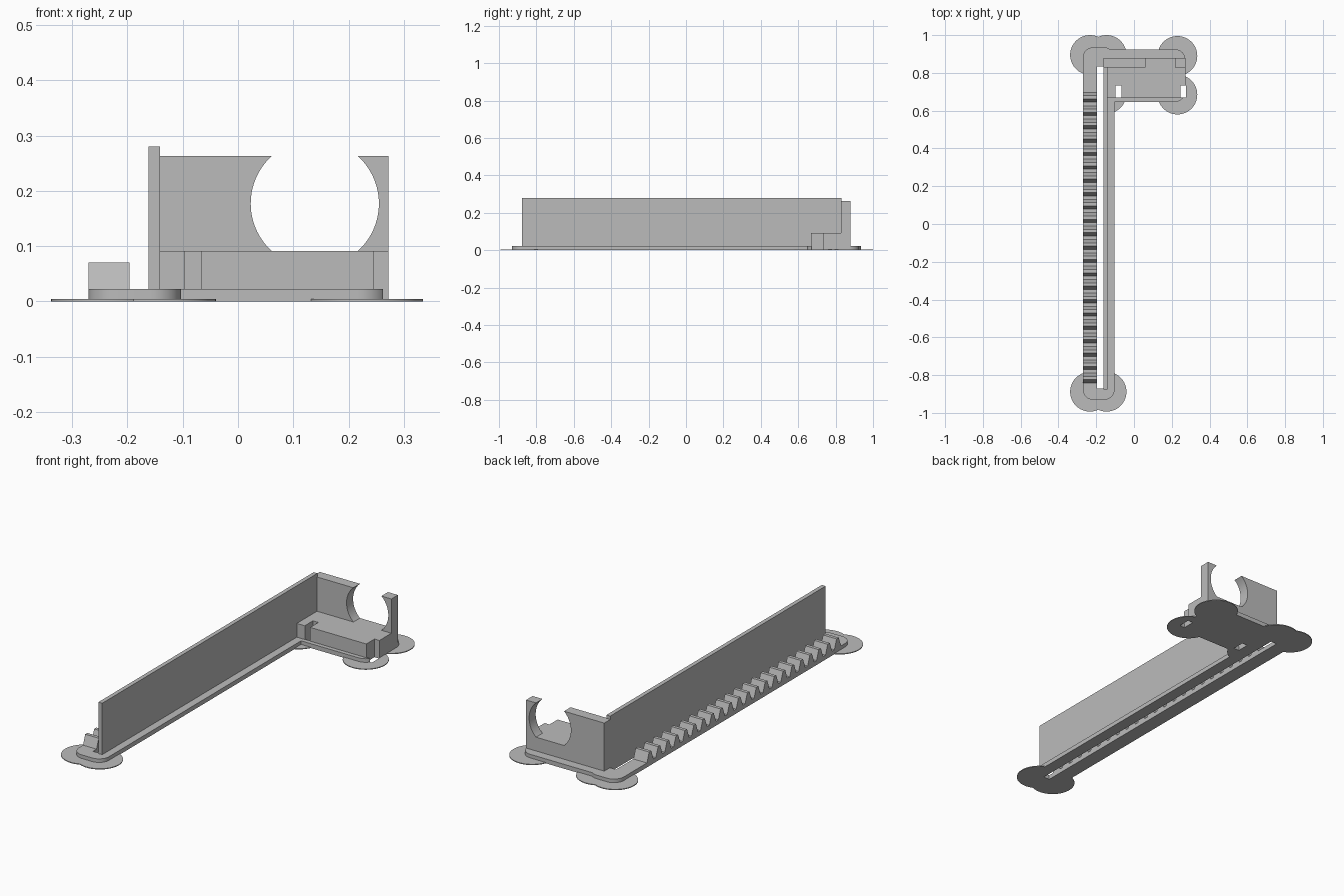
import bpy, bmesh, math

old = bpy.data.objects.get("Cube")
if old:
    bpy.data.objects.remove(old, do_unlink=True)

grey = bpy.data.materials.new("plain grey")
grey.use_nodes = True
GREY = (0.5, 0.5, 0.5, 1)
grey.diffuse_color = GREY
grey.node_tree.nodes["Principled BSDF"].inputs["Base Color"].default_value = GREY


def prism(name, points, low, high, axis="z"):
    """Extrude a profile along z (points are x, y), y (x, z) or x (y, z)."""
    place = {"z": lambda a, b, c: (a, b, c),
             "y": lambda a, b, c: (a, c, b),
             "x": lambda a, b, c: (c, a, b)}[axis]
    bm = bmesh.new()
    face = bm.faces.new([bm.verts.new(place(a, b, low)) for a, b in points])
    grown = bmesh.ops.extrude_face_region(bm, geom=[face])["geom"]
    offset = place(0, 0, high - low)
    bmesh.ops.translate(bm, vec=offset, verts=[v for v in grown if isinstance(v, bmesh.types.BMVert)])
    bmesh.ops.recalc_face_normals(bm, faces=bm.faces)
    mesh = bpy.data.meshes.new(name)
    bm.to_mesh(mesh)
    bm.free()
    mesh.materials.append(grey)
    obj = bpy.data.objects.new(name, mesh)
    bpy.context.collection.objects.link(obj)
    return obj


def box(name, x0, x1, y0, y1, z0, z1):
    return prism(name, [(x0, y0), (x1, y0), (x1, y1), (x0, y1)], z0, z1)


def circle(cx, cy, r, n=64):
    return [(cx + r * math.cos(math.tau * i / n), cy + r * math.sin(math.tau * i / n)) for i in range(n)]


def rounded(x0, x1, y0, y1, r, n=10):
    """Rectangle outline with rounded corners."""
    points = []
    corners = [(x1 - r, y1 - r), (x0 + r, y1 - r), (x0 + r, y0 + r), (x1 - r, y0 + r)]
    for k, (cx, cy) in enumerate(corners):
        for i in range(n + 1):
            a = (k + i / n) * math.pi / 2
            points.append((cx + r * math.cos(a), cy + r * math.sin(a)))
    return points


def boolean(obj, other, operation):
    mod = obj.modifiers.new(operation.lower(), "BOOLEAN")
    mod.operation, mod.solver, mod.object = operation, "EXACT", other
    bpy.context.view_layer.objects.active = obj
    bpy.ops.object.modifier_apply(modifier=mod.name)


BASE_TOP, SEAT_TOP, RIM_TOP = 0.022, 0.091, 0.263
BAR_L, SLOT_L, WALL_L, WALL_R, ARM_R = -0.271, -0.196, -0.162, -0.141, 0.272

# Base: long bar joined to the short arm
base = prism("base_plate", rounded(BAR_L, -0.103, -0.931, 0.935, 0.055), 0, BASE_TOP)
arm = prism("base_arm", rounded(BAR_L + 0.06, ARM_R, 0.647, 0.925, 0.055), 0, BASE_TOP)
boolean(base, arm, "UNION")
bpy.data.objects.remove(arm, do_unlink=True)

# Thin round feet under the corners
feet = [prism("foot_disc", circle(x, y, 0.105), 0, 0.004)
        for x, y in [(-0.233, 0.895), (-0.145, 0.895), (0.23, 0.89), (0.23, 0.685),
                     (-0.145, 0.69), (-0.233, -0.888), (-0.145, -0.888)]]

# Tall wall beside the slot
wall = box("side_wall", WALL_L, WALL_R, -0.876, 0.832, 0.01, 0.28)

# Seat block and upright end plate
seat = box("seat_block", WALL_R - 0.005, ARM_R, 0.668, 0.85, 0.01, SEAT_TOP)
end_plate = box("end_plate", WALL_L, ARM_R, 0.828, 0.88, 0.01, RIM_TOP)

# Round opening in the end plate, flat at seat level
opening = prism("opening_cutter", circle(0.139, 0.177, 0.116, 96), 0.7, 1.0, "y")
floor_cut = box("floor_cutter", -1, 1, 0.6, 1.1, -0.1, SEAT_TOP)
boolean(opening, floor_cut, "DIFFERENCE")
boolean(end_plate, opening, "DIFFERENCE")

# Through cuts: long slot and two notches
slot = box("slot_cutter", SLOT_L, WALL_L, -0.87, 0.835, -0.1, 0.3)
notches = [box("notch_cutter", x0, x1, 0.66 + inset, 0.733, -0.1, 0.2)
           for x0, x1, inset in [(-0.097, -0.067, 0), (0.245, 0.274, 0)]]
base_notches = [box("base_notch_cutter", x0, x1, 0.671, 0.733, -0.1, 0.2)
                for x0, x1 in [(-0.097, -0.067), (0.245, 0.274)]]
for notch in notches:
    boolean(seat, notch, "DIFFERENCE")
for part in [base] + feet:
    for cutter in [slot] + base_notches:
        boolean(part, cutter, "DIFFERENCE")
for cutter in [opening, floor_cut, slot] + notches + base_notches:
    bpy.data.objects.remove(cutter, do_unlink=True)

# Toothed rack along the outer edge
PITCH, FIRST, COUNT, TOOTH_TOP = 0.0708, -0.816, 22, 0.07
profile = [(FIRST - 0.026, 0.012)]
for i in range(COUNT):
    c = FIRST + i * PITCH
    profile += [(c - 0.026, BASE_TOP), (c - 0.0085, TOOTH_TOP),
                (c + 0.0085, TOOTH_TOP), (c + 0.026, BASE_TOP)]
profile.append((profile[-1][0], 0.012))
rack = prism("gear_rack", profile, BAR_L, SLOT_L, "x")

# Smooth the round sides, keep edges sharp
bpy.ops.object.select_all(action="DESELECT")
for part in [base, end_plate] + feet:
    part.select_set(True)
bpy.context.view_layer.objects.active = base
bpy.ops.object.shade_smooth_by_angle(angle=math.radians(30))
bpy.ops.object.select_all(action="DESELECT")
